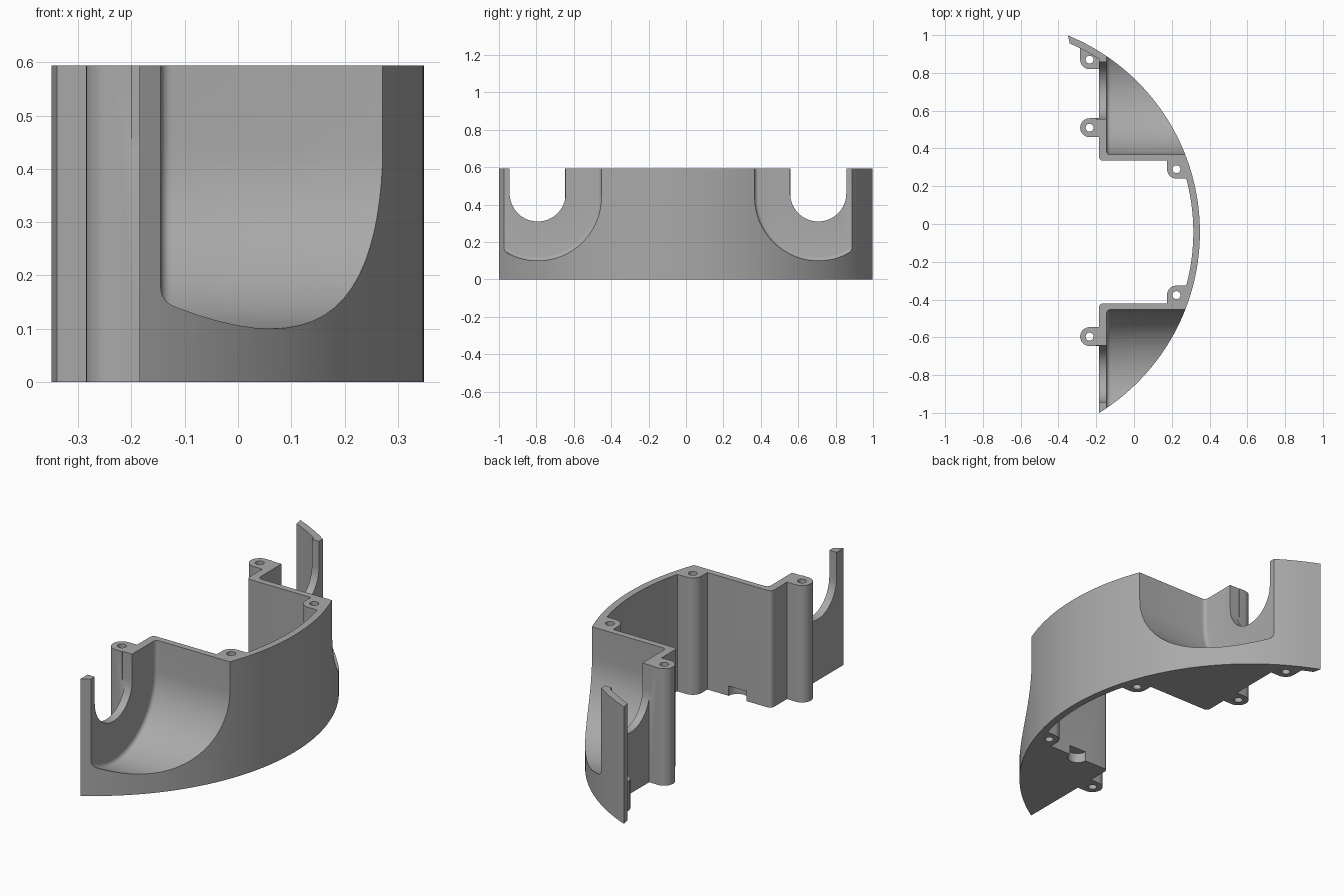
import bpy, bmesh, math
from mathutils import Vector

if "Cube" in bpy.data.objects:
    bpy.data.objects.remove(bpy.data.objects["Cube"], do_unlink=True)

H = 0.594                      # wall height
CX, CY = -0.776, -0.043        # centre of the curved wall; CY is also the mirror line
R_OUT, R_IN = 1.125, 1.09
BACK, FRONT = -0.185, -0.145   # faces of the slotted plates
WALL, SCOOP = 0.378, 0.41      # side wall faces, measured from the mirror line
POCKET = 0.75                  # pocket centre, measured from the mirror line
BOSS_R = 0.05

grey = bpy.data.materials.new("grey_plastic")
grey.use_nodes = True
colour = (0.4, 0.4, 0.4, 1)
grey.diffuse_color = colour
grey.node_tree.nodes["Principled BSDF"].inputs["Base Color"].default_value = colour


def arc(cx, cy, r, a0, a1, n):
    return [(cx + r * math.cos(a0 + (a1 - a0) * i / n),
             cy + r * math.sin(a0 + (a1 - a0) * i / n)) for i in range(n + 1)]


def prism(name, pts, lo, hi, axis="z", round_start=0):
    """Extrude a 2D outline along z, or along x for a (y, z) outline."""
    bm = bmesh.new()
    place = (lambda p: (p[0], p[1] + CY, lo)) if axis == "z" else (lambda p: (lo, p[0] + CY, p[1]))
    step = Vector((0, 0, hi - lo)) if axis == "z" else Vector((hi - lo, 0, 0))
    base = bm.faces.new([bm.verts.new(place(p)) for p in pts])
    rim = list(base.edges)
    top = bmesh.ops.extrude_face_region(bm, geom=[base], use_keep_orig=True)
    bmesh.ops.translate(bm, vec=step, verts=[v for v in top["geom"] if isinstance(v, bmesh.types.BMVert)])
    if round_start:
        bmesh.ops.bevel(bm, geom=rim, offset=round_start, segments=4, profile=0.5, affect="EDGES")
    bmesh.ops.recalc_face_normals(bm, faces=bm.faces)
    mesh = bpy.data.meshes.new(name)
    bm.to_mesh(mesh)
    bm.free()
    mesh.materials.append(grey)
    obj = bpy.data.objects.new(name, mesh)
    bpy.context.collection.objects.link(obj)
    return obj


def combine(tool, operation):
    mod = housing.modifiers.new(tool.name, "BOOLEAN")
    mod.object, mod.operation, mod.solver = tool, operation, "EXACT"
    bpy.context.view_layer.objects.active = housing
    bpy.ops.object.modifier_apply(modifier=mod.name)
    bpy.data.objects.remove(tool, do_unlink=True)


def angle_at_x(r, x):
    return math.acos((x - CX) / r)


def slot(y, z, r):
    """Round-bottomed slot outline, open at the top."""
    return [(y + r, 1)] + [(y - r, 1)] + arc(y, z, r, math.pi, 2 * math.pi, 32)


# Curved wall, side walls, plates and the fin at the back end
inner = math.asin(WALL / R_IN)
outline = arc(CX, 0, R_OUT, angle_at_x(R_OUT, -0.35), -angle_at_x(R_OUT, BACK), 72)
outline += arc(BACK + 0.02, -WALL - 0.02, 0.02, math.pi, math.pi / 2, 5)
outline += arc(CX, 0, R_IN, -inner, inner, 28)
outline += arc(BACK + 0.02, WALL + 0.02, 0.02, -math.pi / 2, -math.pi, 5)
outline += arc(CX, 0, R_IN, angle_at_x(R_IN, BACK), angle_at_x(R_IN, -0.34), 8)
housing = prism("housing", outline, 0, H)

# Screw bosses on the plates and in the inner corners
holes = [(-0.235, 0.913)]
for side in (1, -1):
    plate_boss = arc(-0.235, 0.553, BOSS_R, math.pi / 2, 1.5 * math.pi, 16) + [(-0.165, 0.503), (-0.165, 0.603)]
    corner_boss = arc(0.225, 0.333, BOSS_R, 1.5 * math.pi, math.pi, 10) + [(0.175, 0.39), (0.25, 0.39), (0.3, 0.283)]
    for name, pts in (("plate_boss", plate_boss), ("corner_boss", corner_boss)):
        combine(prism(name, [(x, y * side) for x, y in pts], 0, H), "UNION")
    holes += [(-0.235, 0.553 * side), (0.225, 0.333 * side)]

# Short boss behind the fin
fin_boss = arc(-0.235, 0.913, BOSS_R, 1.5 * math.pi, math.pi, 10) + [(-0.285, 0.985), (-0.17, 0.93), (-0.17, 0.863)]
combine(prism("fin_boss", fin_boss, 0, 0.15), "UNION")

# Scooped pockets and the slots through their plates
for side in (1, -1):
    scoop = slot(POCKET * side, 0.44, POCKET - SCOOP)
    combine(prism("scoop_cutter", scoop, FRONT, 0.6, "x", 0.02), "DIFFERENCE")
    combine(prism("slot_cutter", slot(POCKET * side, 0.46, 0.15), -0.2, -0.1, "x"), "DIFFERENCE")

# Screw holes and the small notch under the front side wall
for x, y in holes:
    combine(prism("hole_cutter", arc(x, y, 0.021, 0, 1.9 * math.pi, 19), -0.1, 1), "DIFFERENCE")
combine(prism("notch_cutter", arc(0.005, -WALL, 0.05, 0, 1.9 * math.pi, 19), -0.1, 0.05), "DIFFERENCE")

bpy.ops.object.select_all(action="DESELECT")
housing.select_set(True)
bpy.context.view_layer.objects.active = housing
bpy.ops.object.shade_smooth_by_angle(angle=math.radians(30))
